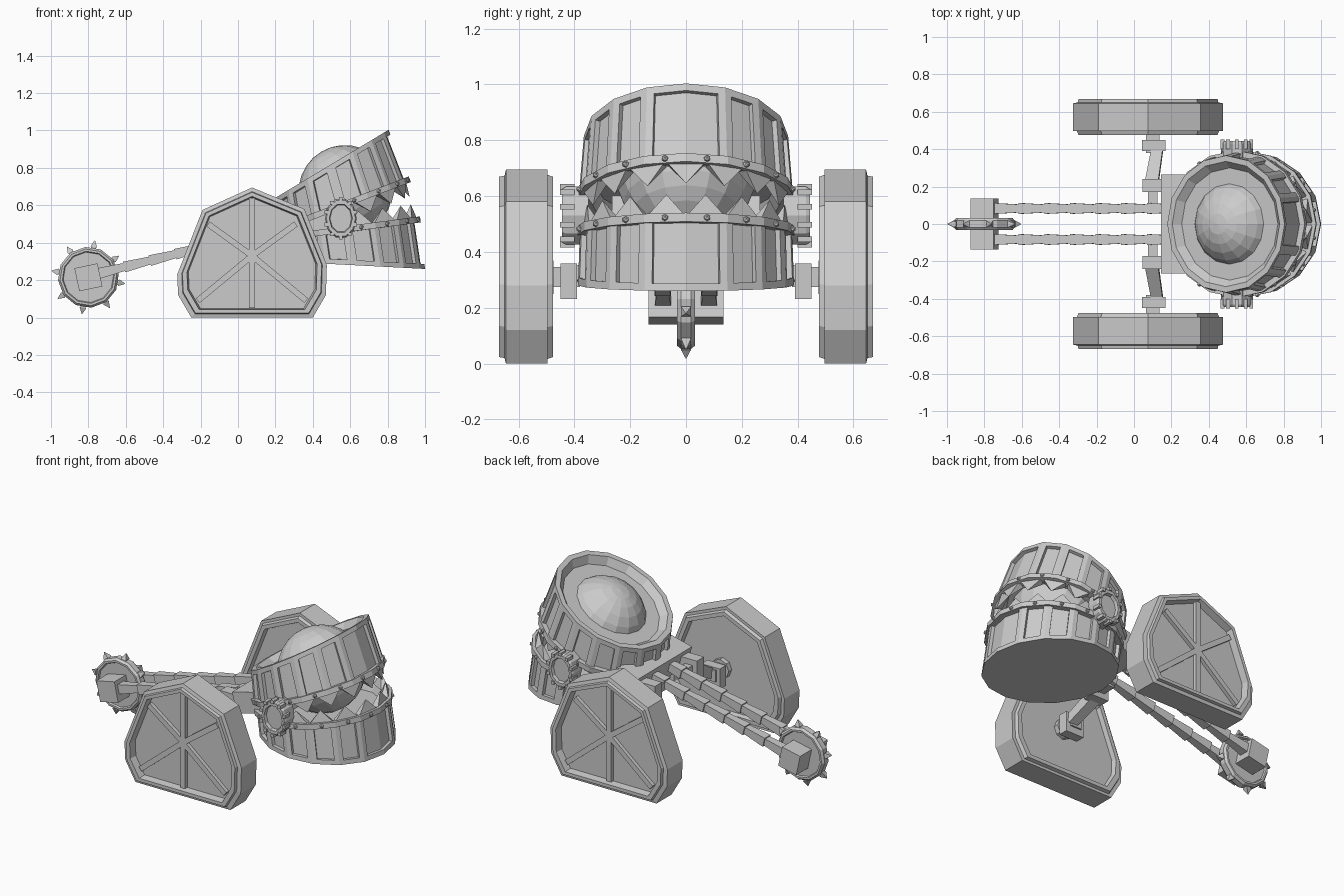
import bpy, bmesh, math
from mathutils import Vector

if "Cube" in bpy.data.objects:
    bpy.data.objects.remove(bpy.data.objects["Cube"])

grey = bpy.data.materials.new("grey metal")
grey.diffuse_color = (0.6, 0.6, 0.6, 1)
grey.use_nodes = True
grey.node_tree.nodes["Principled BSDF"].inputs["Base Color"].default_value = grey.diffuse_color
N = 16


def finish(name, bm):
    bmesh.ops.recalc_face_normals(bm, faces=bm.faces[:])
    me = bpy.data.meshes.new(name)
    bm.to_mesh(me)
    bm.free()
    me.materials.append(grey)
    ob = bpy.data.objects.new(name, me)
    bpy.context.collection.objects.link(ob)
    return ob


def loft(bm, rings, caps=True, closed=False):
    """Skin a list of point rings; returns the faces of each strip."""
    vs = [[bm.verts.new(p) for p in r] for r in rings]
    n = len(vs[0])
    pairs = list(zip(vs, vs[1:])) + ([(vs[-1], vs[0])] if closed else [])
    strips = [[bm.faces.new((a[i], a[(i + 1) % n], b[(i + 1) % n], b[i])) for i in range(n)]
              for a, b in pairs]
    if caps and not closed:
        bm.faces.new(vs[0])
        bm.faces.new(vs[-1])
    return strips


def solid(name, rings, closed=False):
    bm = bmesh.new()
    loft(bm, rings, closed=closed)
    return finish(name, bm)


def bar(name, p, q, w1, w2=None, ref=(0, 1, 0), flat=1.0):
    """Square bar from p to q with half widths w1 and w2."""
    p, q = Vector(p), Vector(q)
    d = (q - p).normalized()
    u = (Vector(ref) - d * d.dot(Vector(ref))).normalized()
    v = d.cross(u) * flat
    quad = [(1, 1), (-1, 1), (-1, -1), (1, -1)]
    return solid(name, [[c + u * a * w + v * b * w for a, b in quad]
                        for c, w in ((p, w1), (q, w1 if w2 is None else w2))])


def disc(cx, cz, r, y, n, sz=1.0, turn=0.0):
    return [(cx + r * math.cos(turn + math.tau * i / n), y,
             cz + r * sz * math.sin(turn + math.tau * i / n)) for i in range(n)]


def at(c, tilt, r, h, a):
    """Point on a tilted ring: centre (x, z), height h along its axis, angle a."""
    t = math.radians(tilt)
    x = r * math.cos(a)
    return Vector((c[0] + x * math.cos(t) - h * math.sin(t), r * math.sin(a),
                   c[1] + x * math.sin(t) + h * math.cos(t)))


def ring(c, tilt, r, h=0.0):
    return [at(c, tilt, r, h, math.tau * k / N) for k in range(N)]


def jaw(name, rings, wall):
    """Drum with recessed wall panels; the two front facets share one panel."""
    bm = bmesh.new()
    strip = loft(bm, rings)[wall]
    bmesh.ops.recalc_face_normals(bm, faces=bm.faces[:])
    front, rest = [strip[0], strip[-1]], strip[1:-1]
    for th, dep in ((0.027, 0), (0.001, -0.02)):
        bmesh.ops.inset_region(bm, faces=front, thickness=th, depth=dep, use_even_offset=True)
        bmesh.ops.inset_individual(bm, faces=rest, thickness=th, depth=dep, use_even_offset=True)
    finish(name, bm)


# Jaws: upper drum has a lipped top, lower drum a flat base
UC, UT = (0.555, 0.587), 21
LC, LT = (0.583, 0.485), 7.5
TC, TT = (0.4915, 0.815), 31
jaw("upper_jaw", [ring(UC, UT, 0.32, 0.05), ring(UC, UT, 0.345), ring(UC, UT, 0.385),
                  ring(TC, TT, 0.366), ring(TC, TT, 0.335), ring(TC, TT, 0.30, -0.04)], 2)
jaw("lower_jaw", [ring(LC, LT, 0.32, -0.05), ring(LC, LT, 0.345), ring(LC, LT, 0.38),
                  ring((0.614, 0.28), -3, 0.387)], 2)

# Rim bands, bolts and teeth
for name, c, tilt, s, shift in (("upper", UC, UT, 1, 0), ("lower", LC, LT, -1, 0.5)):
    solid(name + "_rim_band", [ring(c, tilt, r, h * s) for r, h in
                               ((0.37, -0.004), (0.394, -0.004), (0.394, 0.028), (0.37, 0.028))],
          closed=True)
    bm = bmesh.new()
    for k in range(N):
        b = bmesh.ops.create_icosphere(bm, subdivisions=1, radius=0.013)["verts"]
        bmesh.ops.translate(bm, verts=b, vec=at(c, tilt, 0.388, 0.012 * s, math.tau * (k + 0.5) / N))
    finish(name + "_rim_bolts", bm)
    bm = bmesh.new()
    for k in range(-4, 5):
        a = (k + shift) * math.tau / N
        if abs(a) > 1.4:
            continue
        base = [bm.verts.new(at(c, tilt, r, 0, a + da)) for r, da in
                ((0.33, -0.18), (0.375, -0.18), (0.375, 0.18), (0.33, 0.18))]
        tip = bm.verts.new(at(c, tilt, 0.36, -0.075 * s, a))
        bm.faces.new(base)
        for i in range(4):
            bm.faces.new((base[i], base[(i + 1) % 4], tip))
    finish(name + "_teeth", bm)

# Dome on top of the head
bm = bmesh.new()
bmesh.ops.create_uvsphere(bm, u_segments=16, v_segments=14, radius=0.25)
dome = finish("head_dome", bm)
dome.location = (0.573, 0, 0.672)
dome.rotation_euler = (0, -math.radians(TT), 0)

# Neck block behind the head
bar("neck_block", (0.16, 0, 0.455), (0.50, 0, 0.54), 0.265, flat=0.24)

# Wheel outline, with stepped rims and a dished face on both sides
OUT = [(-0.25, 0), (0.40, 0), (0.47, 0.12), (0.475, 0.28), (0.355, 0.58),
       (0.075, 0.695), (-0.19, 0.575), (-0.325, 0.23), (-0.32, 0.12)]
HUB = (0.075, 0.33)


def outline(s, y):
    return [(HUB[0] + (x - HUB[0]) * s, y, HUB[1] + (z - HUB[1]) * s) for x, z in OUT]


STEPS = [(0.84, 0.505), (0.86, 0.477), (0.93, 0.477), (0.95, 0.497), (1, 0.497), (1, 0.645),
         (0.94, 0.65), (0.93, 0.669), (0.87, 0.669), (0.85, 0.625)]
SPOKES = [(0.075, 0.64), (0.075, 0.05), (-0.16, 0.50), (0.31, 0.50), (-0.215, 0.09), (0.365, 0.09)]

for s, side in ((-1, "right"), (1, "left")):
    solid(side + "_wheel", [outline(k, y * s) for k, y in STEPS])
    for i, (x, z) in enumerate(SPOKES):
        bar(f"{side}_wheel_spoke_{i}", (HUB[0], 0.632 * s, HUB[1]), (x, 0.632 * s, z),
            0.016, ref=(0, 1, 0))

    # Axle, knuckles and suspension arm
    solid(side + "_hub_nut", [disc(0.10, 0.31, 0.06, y * s, 8) for y in (0.475, 0.51)])
    bar(side + "_axle", (0.10, 0.38 * s, 0.31), (0.10, 0.50 * s, 0.31), 0.036, ref=(0, 0, 1))
    bar(side + "_outer_knuckle", (0.105, 0.39 * s, 0.295), (0.105, 0.45 * s, 0.295), 0.063,
        ref=(0, 0, 1))
    bar(side + "_arm", (0.09, 0.19 * s, 0.43), (0.125, 0.40 * s, 0.31), 0.036, 0.03, ref=(1, 0, 0))
    bar(side + "_inner_knuckle", (0.105, 0.17 * s, 0.43), (0.105, 0.24 * s, 0.43), 0.06,
        ref=(0, 0, 1))
    bar(side + "_inner_axle", (0.10, 0.08 * s, 0.43), (0.10, 0.20 * s, 0.43), 0.025, ref=(0, 0, 1))

    # Jaw hinge disc with studs round its edge
    rings = [(0.085, 0.35), (0.085, 0.43), (0.078, 0.445), (0.062, 0.445), (0.058, 0.425)]
    solid(side + "_jaw_hinge", [disc(0.55, 0.53, r, y * s, 10, 1.28) for r, y in rings])
    for i in range(10):
        a = math.tau * (i + 0.5) / 10
        x, z = 0.55 + 0.081 * math.cos(a), 0.53 + 0.104 * math.sin(a)
        bar(f"{side}_hinge_stud_{i}", (x, 0.40 * s, z), (x, 0.452 * s, z), 0.01, ref=(0, 0, 1))

    # Tail chain of tapered links
    p, q = Vector((0.22, 0.083 * s, 0.478)), Vector((-0.74, 0.083 * s, 0.237))
    for i in range(7):
        bar(f"{side}_tail_link_{i}", p.lerp(q, i / 7), p.lerp(q, (i + 1.05) / 7), 0.021, 0.029)

# Tail weapon: square hub, stepped disc and eight spikes
SX, SZ = -0.80, 0.215
t = math.radians(12)
d = Vector((math.cos(t), 0, math.sin(t)))
bar("tail_hub", (SX, -0.135, SZ), (SX, 0.135, SZ), 0.063, ref=d)
profile = [(0.135, -0.022), (0.14, -0.032), (0.152, -0.032), (0.163, -0.018),
           (0.163, 0.018), (0.152, 0.032), (0.14, 0.032), (0.135, 0.022)]
solid("tail_disc", [disc(SX, SZ, r, y, 12, turn=0.1) for r, y in profile])
for i in range(8):
    a = math.radians(80 + 45 * i)
    d = Vector((math.cos(a), 0, math.sin(a)))
    c = Vector((SX, 0, SZ))
    bar(f"tail_spike_base_{i}", c + d * 0.145, c + d * 0.17, 0.014)
    bar(f"tail_spike_{i}", c + d * 0.165, c + d * 0.2, 0.018, 0.001)
